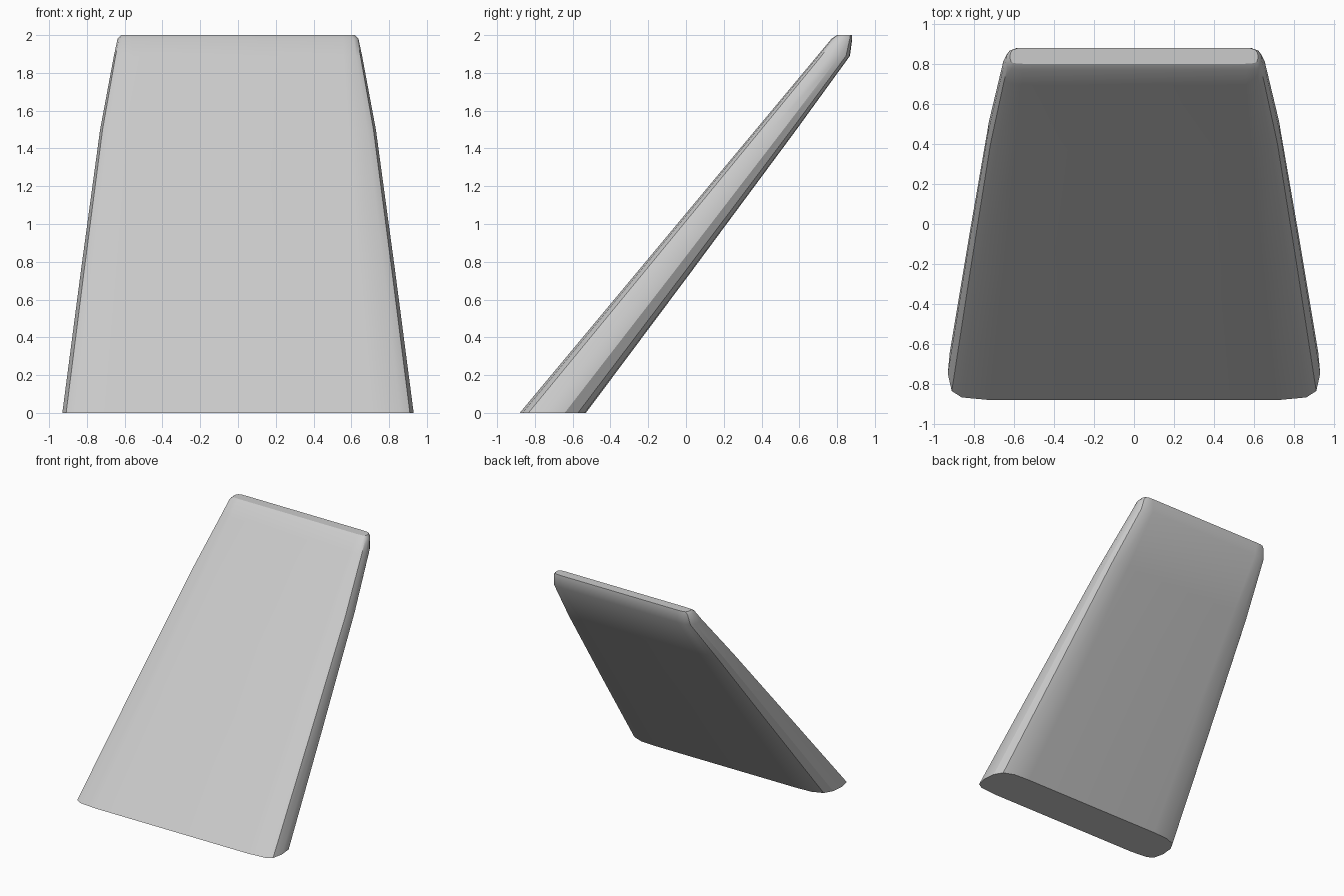
import bpy, bmesh, math

if "Cube" in bpy.data.objects:
    bpy.data.objects.remove(bpy.data.objects["Cube"])

# Horizontal cross-sections: height, half width, front y, back y, corner scale
SECTIONS = [
    (0.00, 0.93, -0.88, -0.53, 1.00),
    (0.75, 0.832, -0.255, 0.03, 0.85),
    (1.50, 0.73, 0.37, 0.585, 0.65),
    (1.89, 0.657, 0.695, 0.868, 0.45),
    (1.98, 0.638, 0.77, 0.88, 0.36),
    (2.00, 0.62, 0.80, 0.88, 0.30),
]

# Rounded end of the slab: inset from the half width, depth from front to back
END = [(0.22, 0.0), (0.07, 0.04), (0.02, 0.13), (0.0, 0.38),
       (0.01, 0.68), (0.05, 0.88), (0.14, 0.98), (0.28, 1.0)]


def ring(bm, z, half, front, back, corner):
    right = [(half - i * corner, front + t * (back - front)) for i, t in END]
    outline = right + [(-x, y) for x, y in reversed(right)]
    return [bm.verts.new((x, y, z)) for x, y in outline]


# Leaning tapered slab, lofted through the sections
bm = bmesh.new()
rings = [ring(bm, *s) for s in SECTIONS]
for lower, upper in zip(rings, rings[1:]):
    n = len(lower)
    for i in range(n):
        j = (i + 1) % n
        bm.faces.new((lower[i], lower[j], upper[j], upper[i]))
bm.faces.new(rings[0][::-1])
bm.faces.new(rings[-1])
bmesh.ops.recalc_face_normals(bm, faces=bm.faces)

mesh = bpy.data.meshes.new("leaning_slab")
bm.to_mesh(mesh)
bm.free()
slab = bpy.data.objects.new("leaning_slab", mesh)
bpy.context.collection.objects.link(slab)

# Smooth the rounded edges, keep the base and top crisp
bpy.context.view_layer.objects.active = slab
slab.select_set(True)
bpy.ops.object.shade_smooth_by_angle(angle=math.radians(30))
